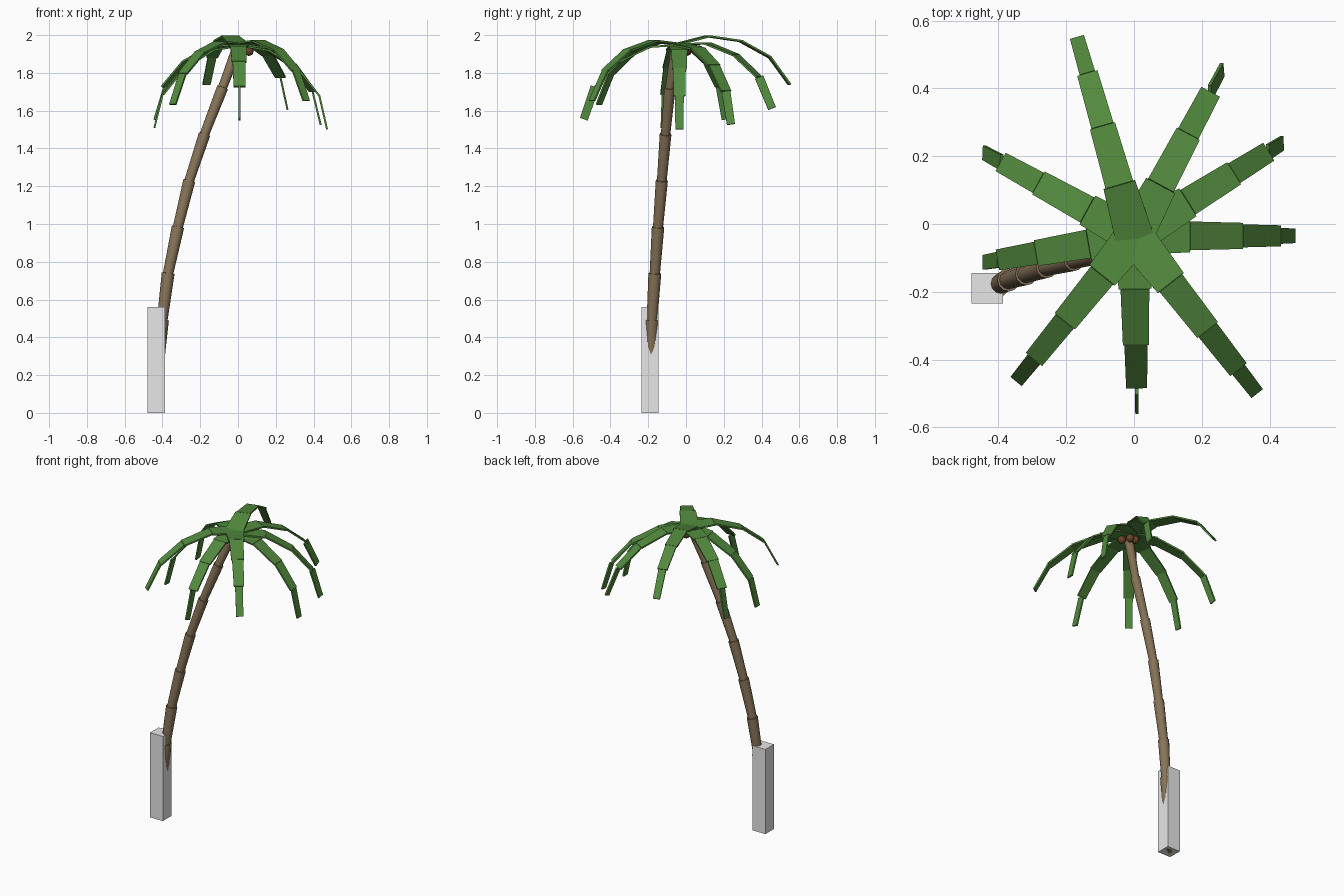
import bpy, bmesh
from math import radians, sin, cos
from mathutils import Vector, Matrix

if "Cube" in bpy.data.objects:
    bpy.data.objects.remove(bpy.data.objects["Cube"])


def material(name, color):
    mat = bpy.data.materials.new(name)
    mat.use_nodes = True
    mat.diffuse_color = (*color, 1)
    mat.node_tree.nodes["Principled BSDF"].inputs["Base Color"].default_value = (*color, 1)
    return mat


leaf_green = material("leaf_green", (0.085, 0.254, 0.048))
bark_brown = material("bark_brown", (0.25, 0.178, 0.10))
nut_brown = material("nut_brown", (0.14, 0.058, 0.022))
stone_grey = material("stone_grey", (0.8, 0.8, 0.8))


def finish(name, bm, mat, smooth=False):
    bmesh.ops.recalc_face_normals(bm, faces=bm.faces)
    mesh = bpy.data.meshes.new(name)
    bm.to_mesh(mesh)
    bm.free()
    mesh.materials.append(mat)
    obj = bpy.data.objects.new(name, mesh)
    bpy.context.collection.objects.link(obj)
    if smooth:
        bpy.ops.object.select_all(action="DESELECT")
        obj.select_set(True)
        bpy.context.view_layer.objects.active = obj
        bpy.ops.object.shade_smooth_by_angle(angle=radians(50))


def loft(bm, ring_a, ring_b):
    """Closed solid between two rings of points."""
    a = [bm.verts.new(p) for p in ring_a]
    b = [bm.verts.new(p) for p in ring_b]
    n = len(a)
    for i in range(n):
        j = (i + 1) % n
        bm.faces.new((a[i], a[j], b[j], b[i]))
    bm.faces.new(a[::-1])
    bm.faces.new(b)


# Square post around the foot of the trunk
bm = bmesh.new()
bmesh.ops.create_cube(bm, size=1, matrix=Matrix.Translation((-0.433, -0.19, 0.28))
                      @ Matrix.Diagonal((0.094, 0.09, 0.56, 1)))
finish("post", bm, stone_grey)


# Leaning trunk: stacked segments, each flaring towards its top
def ring(center, radius, axis, sides=12):
    turn = Vector((0, 0, 1)).rotation_difference(axis)
    return [center + turn @ Vector((radius * cos(radians(360 * i / sides)),
                                    radius * sin(radians(360 * i / sides)), 0))
            for i in range(sides)]


trunk_x = (-0.42, -0.422, -0.401, -0.37, -0.318, -0.258, -0.177, -0.082, 0)
trunk_y = (-0.19, -0.187, -0.18, -0.165, -0.148, -0.128, -0.108, -0.085, -0.05)
trunk = [Vector((x, y, min(0.246 * i, 1.94)))
         for i, (x, y) in enumerate(zip(trunk_x, trunk_y))]
bm = bmesh.new()
for i, (low, high) in enumerate(zip(trunk, trunk[1:])):
    axis = (high - low).normalized()
    radius = 0.036 - 0.001 * i
    loft(bm, ring(low, radius * 0.83, axis), ring(high, radius, axis))
finish("trunk", bm, bark_brown, smooth=True)

# Drooping fronds: four tapered plates each, bending further down along the way
CROWN = Vector((0, -0.035, 1.95))
PLATE = 0.182
BENDS = (0, 22, 42, 67)
WIDTHS = ((0.115, 0.097), (0.085, 0.077), (0.068, 0.062), (0.047, 0.043))


def plate_ring(center, side, up, width):
    s, u = side * width / 2, up * 0.005
    return [center - s - u, center + s - u, center + s + u, center - s + u]


def frond(name, heading, lift, offset):
    bm = bmesh.new()
    h = radians(heading)
    start = CROWN + Vector((cos(h), sin(h), 0)) * offset
    for bend, (w0, w1) in zip(BENDS, WIDTHS):
        pitch = radians(lift - bend)
        along = Vector((cos(h) * cos(pitch), sin(h) * cos(pitch), sin(pitch)))
        side = Vector((-sin(h), cos(h), 0))
        if lift - bend < -64:  # steep tips twist to one common direction
            side = Vector((0, 1, 0))
            side = (side - along * side.dot(along)).normalized()
        up = along.cross(side)
        end = start + along * PLATE
        loft(bm, plate_ring(start, side, up, w0), plate_ring(end, side, up, w1))
        start = end
    finish(name, bm, leaf_green)


# Heading, upward tilt at the root and root offset of each frond
FRONDS = ((0, -10, -0.015), (32, -7, 0.006), (62, 2, -0.014),
          (106, 14, -0.02), (151, -4, -0.025), (190, -9, -0.045),
          (231, 4, -0.032), (271, -4, -0.025), (308, 6, -0.005))
for i, (heading, lift, offset) in enumerate(FRONDS):
    frond(f"frond_{i + 1}", heading, lift, offset)

# Coconuts tucked under the crown
for i, spot in enumerate(((0.058, -0.045), (0.03, 0), (-0.005, 0.005))):
    bm = bmesh.new()
    bmesh.ops.create_uvsphere(bm, u_segments=14, v_segments=9, radius=0.025,
                              matrix=Matrix.Translation((*spot, 1.915)))
    finish(f"coconut_{i + 1}", bm, nut_brown, smooth=True)
